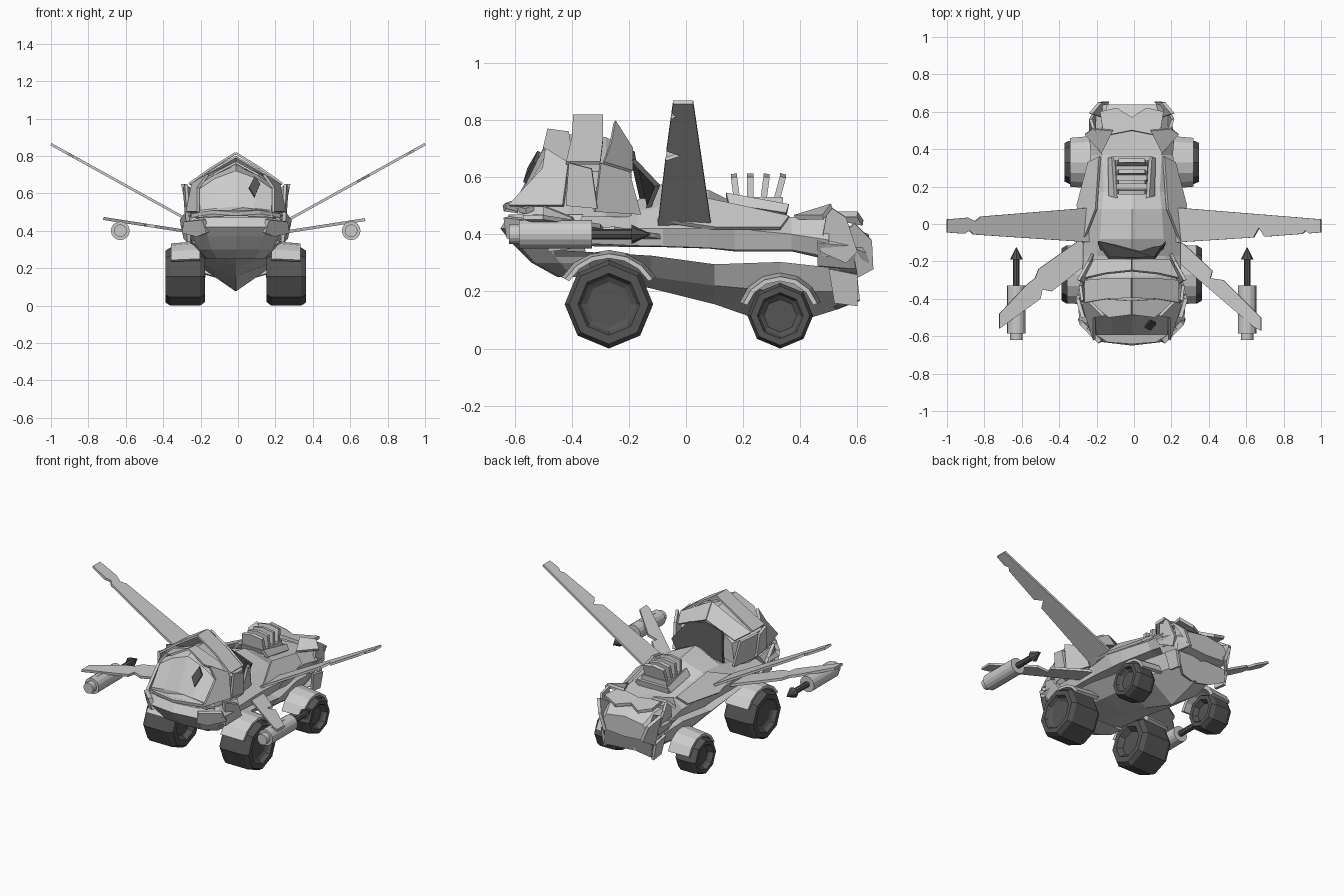
import bpy, bmesh, math
from mathutils import Vector, geometry

if "Cube" in bpy.data.objects:
    bpy.data.objects.remove(bpy.data.objects["Cube"])

CX = -0.012            # body sits slightly left of the wing span centre
dark = bpy.data.materials.new("dark_grey")
dark.diffuse_color = (0.09, 0.09, 0.09, 1)
dark.use_nodes = True
dark.node_tree.nodes["Principled BSDF"].inputs["Base Color"].default_value = dark.diffuse_color


def make(name, verts, faces, mirror=False, cx=CX, mat=None):
    vs = [(v[0] + cx, v[1], v[2]) for v in verts]
    fs = [tuple(f) for f in faces]
    if mirror:
        n = len(vs)
        vs += [(cx - v[0], v[1], v[2]) for v in verts]
        fs += [tuple(i + n for i in reversed(f)) for f in faces]
    me = bpy.data.meshes.new(name)
    me.from_pydata(vs, [], fs)
    ob = bpy.data.objects.new(name, me)
    bpy.context.collection.objects.link(ob)
    if mat:
        me.materials.append(mat)
    return ob


def plate(name, pts, t=0.016, mirror=True, **kw):
    """Flat polygon with thickness t, mirrored to both sides."""
    p = [Vector(v) for v in pts]
    n = geometry.normal(p) * t / 2
    k = len(p)
    faces = [list(range(k)), list(range(2 * k - 1, k - 1, -1))]
    faces += [[i, k + i, k + (i + 1) % k, (i + 1) % k] for i in range(k)]
    return make(name, [v + n for v in p] + [v - n for v in p], faces, mirror, **kw)


def span(name, half, t=0.016, **kw):
    """Plate across the centre line from its right half outline."""
    return plate(name, half + [(-x, y, z) for x, y, z in reversed(half) if x > 0], t, False, **kw)


def loft(name, rings, **kw):
    """Skin through symmetric rings given as right half outlines."""
    verts, k = [], 0
    for half in rings:
        ring = half + [(-x, y, z) for x, y, z in reversed(half) if x > 0]
        k = len(ring)
        verts += ring
    faces = [list(range(k)), list(range(len(verts) - 1, len(verts) - k - 1, -1))]
    for r in range(len(rings) - 1):
        a = r * k
        faces += [[a + i, a + k + i, a + k + (i + 1) % k, a + (i + 1) % k] for i in range(k)]
    ob = make(name, verts, faces, **kw)
    bm = bmesh.new()
    bm.from_mesh(ob.data)
    bmesh.ops.recalc_face_normals(bm, faces=bm.faces)
    bm.to_mesh(ob.data)
    bm.free()
    return ob


def at_y(y, *xz):
    return [(x, y, z) for x, z in xz]


def at_z(z, *xy):
    return [(x, y, z) for x, y in xy]


def lathe(name, centre, profile, seg, axis, mat=None):
    """Spin (offset, radius) points about the x or y axis, mirrored."""
    verts, c = [], Vector(centre)
    for o, r in profile:
        for i in range(seg):
            a = 2 * math.pi * i / seg
            u, v = r * math.cos(a), r * math.sin(a)
            verts.append(c + Vector((o, u, v) if axis == "x" else (u, o, v)))
    faces = [list(range(seg)), list(range(len(verts) - 1, len(verts) - seg - 1, -1))]
    for j in range(len(profile) - 1):
        a = j * seg
        faces += [[a + i, a + seg + i, a + seg + (i + 1) % seg, a + (i + 1) % seg] for i in range(seg)]
    if axis == "x":
        faces = [f[::-1] for f in faces]
    return make(name, verts, faces, True, mat=mat)


# Lower hull with a keel that drops towards the rear
loft("lower_hull", [
    at_y(-.46, (0, .28), (.17, .29), (.24, .345), (0, .345)),
    at_y(-.12, (0, .21), (.16, .25), (.25, .325), (0, .325)),
    at_y(.10, (0, .155), (.17, .22), (.24, .295), (0, .295)),
    at_y(.33, (0, .075), (.18, .2), (.2, .303), (0, .303)),
    at_y(.54, (0, .14), (.13, .2), (.18, .28), (0, .28))])

# Upper hull
loft("upper_hull", [
    at_y(-.42, (0, .36), (.24, .37), (.27, .42), (.2, .46), (0, .47)),
    at_y(-.17, (0, .355), (.25, .36), (.26, .42), (.18, .48), (0, .52)),
    at_y(-.08, (0, .355), (.25, .358), (.26, .42), (.17, .5), (0, .58)),
    at_y(.08, (0, .35), (.24, .352), (.28, .42), (.16, .51), (0, .555)),
    at_y(.17, (0, .34), (.24, .345), (.25, .42), (.15, .48), (0, .51)),
    at_y(.37, (0, .34), (.2, .345), (.22, .4), (.16, .46), (0, .46)),
    at_y(.50, (0, .31), (.2, .32), (.23, .38), (.17, .46), (0, .44))])
plate("shoulder_panel", [(.17, .36, .46), (.23, .33, .42), (.29, .1, .42), (.26, -.1, .45), (.19, .08, .52)])

# Nose with stepped bumper
loft("nose", [
    at_z(.47, (0, -.62), (.15, -.6), (.23, -.52), (.26, -.36)),
    at_z(.42, (0, -.65), (.17, -.63), (.28, -.53), (.29, -.38)),
    at_z(.37, (0, -.61), (.15, -.59), (.23, -.5), (.25, -.36)),
    at_z(.30, (0, -.54), (.13, -.53), (.2, -.44), (.21, -.34)),
    at_z(.25, (0, -.45), (.1, -.44), (.15, -.4), (.16, -.32))])
plate("bumper_corner", [(.17, -.63, .46), (.27, -.53, .45), (.28, -.5, .39), (.2, -.58, .37), (.15, -.62, .39)], .025)
plate("bumper_side", [(.26, -.5, .5), (.29, -.4, .46), (.27, -.34, .36), (.25, -.48, .34)], .02)
span("windscreen_sill", [(0, -.64, .49), (.13, -.63, .5), (.24, -.56, .48), (.2, -.52, .5), (0, -.57, .52)], .02)

# Cockpit shell with a low tent-shaped roof
loft("cockpit", [
    at_y(-.59, (0, .47), (.2, .47), (.19, .51), (.1, .52), (0, .53)),
    at_y(-.49, (0, .46), (.23, .46), (.2, .62), (.11, .68), (0, .72)),
    at_y(-.41, (0, .46), (.24, .46), (.24, .62), (.13, .69), (0, .75)),
    at_y(-.28, (0, .46), (.24, .46), (.24, .62), (.12, .68), (0, .74)),
    at_y(-.19, (0, .46), (.2, .46), (.18, .6), (.11, .66), (0, .69))])

# Roof bands: each pair of slopes meets on the centre line
plate("front_roof_band", [(0, -.485, .765), (.12, -.5, .70), (.22, -.42, .64), (.16, -.40, .69), (0, -.41, .755)], .012)
plate("middle_roof_band", [(0, -.395, .815), (.13, -.40, .735), (.25, -.42, .65), (.25, -.30, .65), (.13, -.29, .735),
                           (0, -.29, .815)], .012)
plate("rear_roof_band", [(0, -.25, .795), (.14, -.265, .715), (.25, -.29, .65), (.2, -.19, .62), (0, -.19, .70)], .012)

# Cockpit side armour
plate("front_pillar", [(.2, -.62, .5), (.2, -.5, .63), (.15, -.49, .70), (.23, -.41, .65), (.26, -.43, .50)])
plate("side_panel", [(.255, -.42, .5), (.265, -.41, .65), (.275, -.33, .63), (.265, -.31, .49)])
plate("rear_pillar", [(.25, -.32, .48), (.285, -.30, .65), (.23, -.2, .62), (.21, -.16, .47)])
span("cockpit_rear_opening", [(0, -.19, .69), (.12, -.185, .66), (.18, -.10, .57), (.16, -.14, .47), (0, -.14, .47)],
     .02, mat=dark)
plate("windscreen_hole", [(.1, -.515, .69), (.13, -.53, .65), (.1, -.565, .58), (.07, -.55, .63)], .012, False, mat=dark)

# Tail box and jagged armour plates
loft("tail_box", [
    at_y(.46, (0, .25), (.18, .29), (.23, .37), (.17, .45), (0, .44)),
    at_y(.57, (0, .25), (.17, .28), (.21, .36), (.15, .43), (0, .42)),
    at_y(.64, (0, .27), (.14, .28), (.16, .33), (.13, .38), (0, .4))])
plate("tail_side", [(.21, .47, .34), (.22, .49, .46), (.2, .5, .5), (.22, .56, .46), (.2, .6, .34), (.18, .56, .3)])
plate("tail_upper_fin", [(.16, .38, .46), (.25, .48, .46), (.21, .51, .5), (.1, .5, .49)])
span("tail_hood", [(0, .5, .46), (.15, .47, .47), (.17, .6, .47), (.08, .62, .44), (0, .57, .45)], .02)
plate("tail_corner", [(.16, .57, .42), (.22, .59, .44), (.17, .65, .38), (.13, .655, .28), (.18, .6, .25)], .02)
span("tail_lower_panel", [(0, .52, .14), (.1, .54, .15), (.17, .6, .17), (.17, .59, .26), (0, .58, .27)], .02)
plate("tail_lower_side", [(.17, .52, .16), (.17, .6, .15), (.19, .6, .26), (.19, .5, .28)])

# Engine intake and slanted fins
loft("engine_base", [
    at_z(.45, (.09, .17), (.11, .35)),
    at_z(.50, (.09, .155), (.11, .36)),
    at_z(.50, (.08, .17), (.09, .34)),
    at_z(.53, (.08, .16), (.085, .34))])
plate("engine_rail", [(.085, .14, .54), (.115, .15, .5), (.12, .35, .47), (.1, .36, .5)], .02)
for i in range(4):
    y = .18 + i * .045
    span("engine_fin_%d" % (i + 1), [(0, y, .51), (.08, y, .51), (.07, y + .012 * (i - 1), .6),
                                     (0, y + .012 * (i - 1), .612)], .022)

# Main wings, each with its own battle notches
right_wing = [(.2, .09), (.93, .031), (1, .025), (1, -.045), (.94, -.05), (.92, -.035), (.9, -.053), (.7, -.068),
              (.67, -.02), (.64, -.072), (.2, -.1)]
left_wing = [(-.2, .09), (-.82, .04), (-.85, .015), (-.89, .034), (-1, .025), (-1, -.045), (-.91, -.052),
             (-.88, -.035), (-.86, -.056), (-.2, -.1)]
for side, pts in (("right", right_wing), ("left", left_wing)):
    plate(side + "_main_wing", [(x, y, .42 + (abs(x) - .2) * .553) for x, y in pts], .014, False, cx=0)

# Swept lower wings
right_fin = [(.2, -.06), (.27, -.11), (.42, -.25), (.41, -.29), (.48, -.3), (.68, -.5), (.68, -.57),
             (.64, -.55), (.22, -.19)]
left_fin = [(-.2, -.03), (-.27, -.07), (-.51, -.24), (-.53, -.29), (-.57, -.32), (-.72, -.48), (-.72, -.56), (-.5, -.4),
            (-.49, -.35), (-.44, -.36), (-.22, -.19)]
for side, pts in (("right", right_fin), ("left", left_fin)):
    plate(side + "_lower_wing", [(x, y, .385 + (abs(x) - .2) * .155) for x, y in pts], .016, False, cx=0)

# Missiles under the lower wing tips
lathe("missile_body", (.617, 0, .4), [(-.62, .034), (-.585, .034), (-.585, .05), (-.33, .05)], 16, "y")
lathe("missile_rod", (.617, 0, .4), [(-.34, .018), (-.18, .018)], 8, "y", mat=dark)
lathe("missile_tip", (.617, 0, .4), [(-.19, .034), (-.125, .002)], 8, "y", mat=dark)
plate("missile_mount", [(.617, -.54, .42), (.617, -.54, .45), (.617, -.4, .45), (.617, -.4, .42)], .02)

# Octagonal wheels and arched mudguards that slope outwards
for name, y, r, x0, x1, a0 in (("front", -.27, .155, .165, .375, 30), ("rear", .33, .115, .215, .36, 18)):
    w = x1 - x0
    lathe(name + "_wheel", (x0, y, r),
          [(.03, .5 * r), (0, .65 * r), (0, .88 * r), (.025, r), (w - .025, r), (w, .9 * r),
           (w, .7 * r), (w - .02, .62 * r), (w - .03, .5 * r)], 8, "x", mat=dark)
    arc = [math.radians(a0 + (180 - 2 * a0) * i / 6) for i in range(7)]
    verts = [(x, y + R * math.cos(a), r + R * math.sin(a)) for a in arc for x, R in
             ((.19, r + .035), (x1 - .03, r + .022), (x1 - .03, r + .006), (.19, r + .012))]
    faces = [(0, 1, 2, 3), (27, 26, 25, 24)]
    faces += [(4 * i + j, 4 * i + 4 + j, 4 * i + 4 + (j + 1) % 4, 4 * i + (j + 1) % 4)
              for i in range(6) for j in range(4)]
    make(name + "_mudguard", verts, faces, True)
